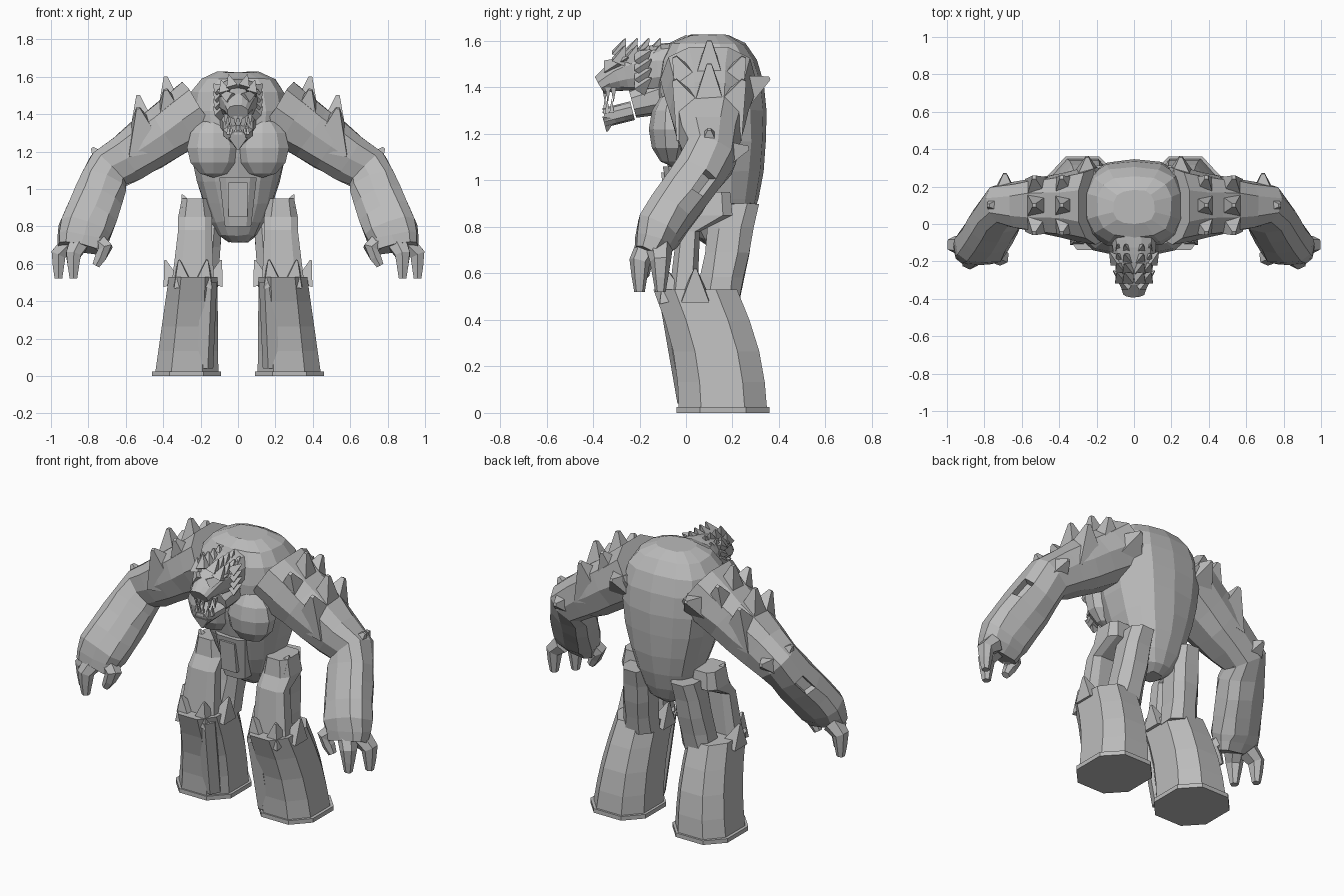
import bpy, bmesh, math, random
from mathutils import Vector

random.seed(4)
cube = bpy.data.objects.get("Cube")
if cube:
    bpy.data.objects.remove(cube, do_unlink=True)

stone = bpy.data.materials.new("stone grey")
stone.use_nodes = True
colour = (0.5, 0.5, 0.5, 1)
stone.diffuse_color = colour
stone.node_tree.nodes["Principled BSDF"].inputs["Base Color"].default_value = colour

UP = Vector((0, 0, 1))
BACK = Vector((0, 1, 0))


def segment(start, end, size, end_size, steps=3):
    """Evenly spaced rings, each a centre with its half width and half depth."""
    rings = []
    for step in range(steps + 1):
        t = step / steps
        rings.append((Vector(start).lerp(Vector(end), t), Vector(size).lerp(Vector(end_size), t)))
    return rings


def loft(bm, rings, sides=8, axis=None, power=0.8, rough=0):
    """Skin the rings; each ring faces along the path unless an axis is given."""
    whole = (rings[-1][0] - rings[0][0]).normalized()
    reference = UP if abs(whole.y) > 0.8 else BACK
    grow = math.cos(math.pi / sides) ** -power
    loops = []
    for i, (centre, size) in enumerate(rings):
        before = rings[max(i - 1, 0)][0]
        after = rings[min(i + 1, len(rings) - 1)][0]
        along = axis or (after - before).normalized()
        depth = (reference - along * reference.dot(along)).normalized()
        width = depth.cross(along)
        loop = []
        for k in range(sides):
            angle = math.tau * (k + 0.5) / sides
            c, s = math.cos(angle), math.sin(angle)
            across = math.copysign(abs(c) ** power, c) * grow * size[0]
            deep = math.copysign(abs(s) ** power, s) * grow * size[1]
            jitter = Vector([random.uniform(-rough, rough) for _ in range(3)])
            loop.append(bm.verts.new(centre + width * across + depth * deep + jitter))
        loops.append(loop)
    for low, high in zip(loops, loops[1:]):
        for k in range(sides):
            j = (k + 1) % sides
            bm.faces.new((low[k], low[j], high[j], high[k]))
    bm.faces.new(loops[0])
    bm.faces.new(loops[-1])


def spike(bm, base, reach, width, depth=None):
    """Four-sided horn growing from its base by the reach vector."""
    size = Vector((width, depth or width))
    base = Vector(base)
    loft(bm, segment(base, base + Vector(reach), size, size * 0.1, steps=2), sides=4)


def finish(bm, name, mirror=True):
    bmesh.ops.recalc_face_normals(bm, faces=bm.faces)
    mesh = bpy.data.meshes.new(name)
    bm.to_mesh(mesh)
    bm.free()
    mesh.materials.append(stone)
    part = bpy.data.objects.new(name, mesh)
    bpy.context.collection.objects.link(part)
    if mirror:
        part.modifiers.new("mirror", "MIRROR").use_mirror_merge = False


# Hunched torso, an egg that widens towards the shoulders
bm = bmesh.new()
rings = []
STEPS = 10
for step in range(STEPS + 1):
    angle = 0.15 + (math.pi - 0.3) * step / STEPS
    drop, swell = math.cos(angle), math.sin(angle) ** 0.6
    centre = Vector((0, 0.12 + 0.03 * drop, 1.17 - 0.46 * drop))
    rings.append((centre, (swell * (0.25 - 0.09 * drop), swell * (0.22 - 0.06 * drop))))
loft(bm, rings, sides=14, axis=UP, power=0.75, rough=0.004)
finish(bm, "torso", mirror=False)

# Chest muscles
bm = bmesh.new()
ball = bmesh.ops.create_uvsphere(bm, u_segments=10, v_segments=6, radius=1)
bmesh.ops.scale(bm, verts=ball["verts"], vec=(0.15, 0.1, 0.16))
bmesh.ops.translate(bm, verts=ball["verts"], vec=(0.13, -0.06, 1.22))
finish(bm, "chest_muscles")

# Belly plate with a raised middle
bm = bmesh.new()
low, high = Vector((0, 0, 0.8)), Vector((0, -0.03, 1.06))
loft(bm, segment(low, high, (0.07, 0.05), (0.1, 0.07)), axis=UP, power=0.5)
forward = BACK * -0.05
loft(bm, segment(low.lerp(high, 0.2) + forward, low.lerp(high, 0.9) + forward,
                 (0.05, 0.03), (0.05, 0.03)), sides=4, axis=UP)
finish(bm, "belly_plate", mirror=False)

# Skull tapering to a blunt snout
bm = bmesh.new()
rings = []
for step in range(STEPS):
    t = step / (STEPS - 1)
    centre = Vector((0, -0.05 - 0.32 * t, 1.48 - 0.07 * t ** 3))
    rings.append((centre, (0.12 * math.cos(t * 1.1), 0.11 * math.cos(t * 1.2))))
loft(bm, rings, sides=12, rough=0.003)
finish(bm, "skull", mirror=False)

# Throat, open lower jaw and pointed chin
bm = bmesh.new()
throat, hinge, chin = Vector((0, -0.08, 1.37)), Vector((0, -0.23, 1.33)), Vector((0, -0.35, 1.27))
loft(bm, segment(throat, hinge, (0.1, 0.08), (0.08, 0.06)), sides=10)
loft(bm, segment(hinge - UP * 0.03, chin, (0.08, 0.04), (0.04, 0.04)), sides=10)
spike(bm, chin - forward * 0.4, (0, -0.01, -0.06), 0.05, 0.03)
finish(bm, "lower_jaw", mirror=False)

# Teeth around the front of the mouth
bm = bmesh.new()
for tooth in range(3):
    bend = 0.2 + 0.5 * tooth
    around = Vector((0.07 * math.sin(bend), 0.06 * (1 - math.cos(bend)), 0))
    spike(bm, chin + around + UP * 0.13, UP * -0.06, 0.012)
    spike(bm, chin + around * 0.8 + UP * 0.02, UP * 0.06, 0.01)
finish(bm, "teeth")

# Brows, cheek horns and crest
bm = bmesh.new()
spike(bm, (0.03, -0.33, 1.48), (0.08, 0.08, 0.05), 0.03)
for row in range(4):
    spike(bm, (0.09, -0.2, 1.4 + 0.04 * row), (0.04, 0.05, 0.04), 0.03)
    for column in range(2):
        spike(bm, (0.03 + 0.04 * column, 0.05 * row - 0.29, 1.54 - 0.03 * column),
              (0.02, 0.03, 0.07), 0.03)
finish(bm, "brows_and_horns")

# Arms with a hollow in each forearm
bm = bmesh.new()
shoulder, elbow = Vector((0.2, 0.1, 1.43)), Vector((0.69, 0.1, 1.1))
wrist, palm = Vector((0.82, -0.12, 0.78)), Vector((0.84, -0.16, 0.68))
upper = segment(shoulder, elbow, (0.17, 0.2), (0.12, 0.11), steps=5)
fore = segment(elbow, wrist, (0.12, 0.11), (0.14, 0.1), steps=4)
hand = segment(wrist, palm, (0.14, 0.1), (0.12, 0.06), steps=2)
loft(bm, upper[:-1] + fore[:-1] + hand, sides=10, rough=0.006)
bmesh.ops.recalc_face_normals(bm, faces=bm.faces)
spot = elbow.lerp(wrist, 0.3) + Vector((0.1, 0.1, 0))
hollow = min(bm.faces, key=lambda face: (face.calc_center_median() - spot).length)
bmesh.ops.inset_region(bm, faces=[hollow], thickness=0.01)
bmesh.ops.translate(bm, verts=hollow.verts, vec=hollow.normal * -0.04)
finish(bm, "arms")

# Two long fingers and a bent thumb
bm = bmesh.new()
for x, y in ((0.88, -0.2), (0.96, -0.11)):
    knuckle = Vector((x, y, 0.65))
    root = segment(wrist.lerp(knuckle, 0.6), knuckle, (0.05, 0.05), (0.04, 0.04), steps=1)
    tip = segment(knuckle, knuckle - UP * 0.13, (0.04, 0.04), (0.02, 0.02), steps=2)
    loft(bm, root[:-1] + tip, sides=6)
joint = Vector((0.71, -0.18, 0.68))
root = segment(wrist.lerp(joint, 0.4), joint, (0.05, 0.05), (0.04, 0.04), steps=1)
tip = segment(joint, joint + Vector((0.05, 0, -0.09)), (0.04, 0.04), (0.02, 0.02), steps=2)
loft(bm, root[:-1] + tip, sides=6)
finish(bm, "fingers_and_thumbs")

# Horns fanned over the shoulders, behind them and at the elbows
bm = bmesh.new()
for along in (0.3, 0.6):
    for side in (-1, 0, 1):
        base = shoulder.lerp(elbow, along) + BACK * 0.05 * side
        spike(bm, base, (0.04, 0.1 * side, 0.27 - 0.07 * abs(side)), 0.1)
spike(bm, (0.25, 0.23, 1.38), (0, 0.13, 0.06), 0.08)
spike(bm, elbow, (0.09, 0, 0.12), 0.08)
spike(bm, elbow, (0, 0.17, 0.04), 0.09)
finish(bm, "shoulder_and_elbow_horns")

# Thighs: an armoured front slab and a rear column with a gap between
bm = bmesh.new()
knee, hip = Vector((0.24, 0.04, 0.53)), Vector((0.23, 0.1, 0.95))
slab = segment(knee + forward, (0.23, 0.01, 0.78), (0.11, 0.06), (0.09, 0.05), steps=2)
cap = segment(hip - UP * 0.1, hip, (0.09, 0.1), (0.07, 0.09), steps=1)
loft(bm, slab + cap, axis=UP, power=0.6)
spike(bm, hip + Vector((0.03, -0.04, -0.06)), (0.04, 0, 0.08), 0.04)
finish(bm, "front_thighs")

bm = bmesh.new()
loft(bm, segment((0.2, 0.14, 0.48), (0.16, 0.21, 0.9), (0.09, 0.09), (0.08, 0.1), steps=4),
     axis=UP, rough=0.005)
finish(bm, "rear_thighs")

# Flared lower legs standing on a foot rim
bm = bmesh.new()
sole = Vector((0.275, 0.16, 0))
loft(bm, segment(sole, sole + UP * 0.025, (0.185, 0.2), (0.185, 0.2), steps=1))
rings = []
for centre, size in segment(sole, knee, (0.17, 0.19), (0.13, 0.18), steps=4):
    bow = math.sin(math.pi * centre.z / knee.z)
    rings.append((centre + BACK * 0.03 * bow, size))
loft(bm, rings, axis=UP)
finish(bm, "lower_legs")

# Knee guards in a crown around the knee, and a shin ridge
bm = bmesh.new()
for degrees in range(-180, 1, 60):
    turn = math.radians(degrees)
    outward = Vector((math.cos(turn), math.sin(turn), 0))
    spike(bm, knee + outward * 0.11 - UP * 0.04, outward * 0.04 + UP * 0.13, 0.05, 0.06)
loft(bm, segment((0.18, 0.02, 0.04), (0.16, -0.06, 0.5), (0.04, 0.05), (0.04, 0.05)),
     sides=5, axis=UP)
finish(bm, "knee_guards")
